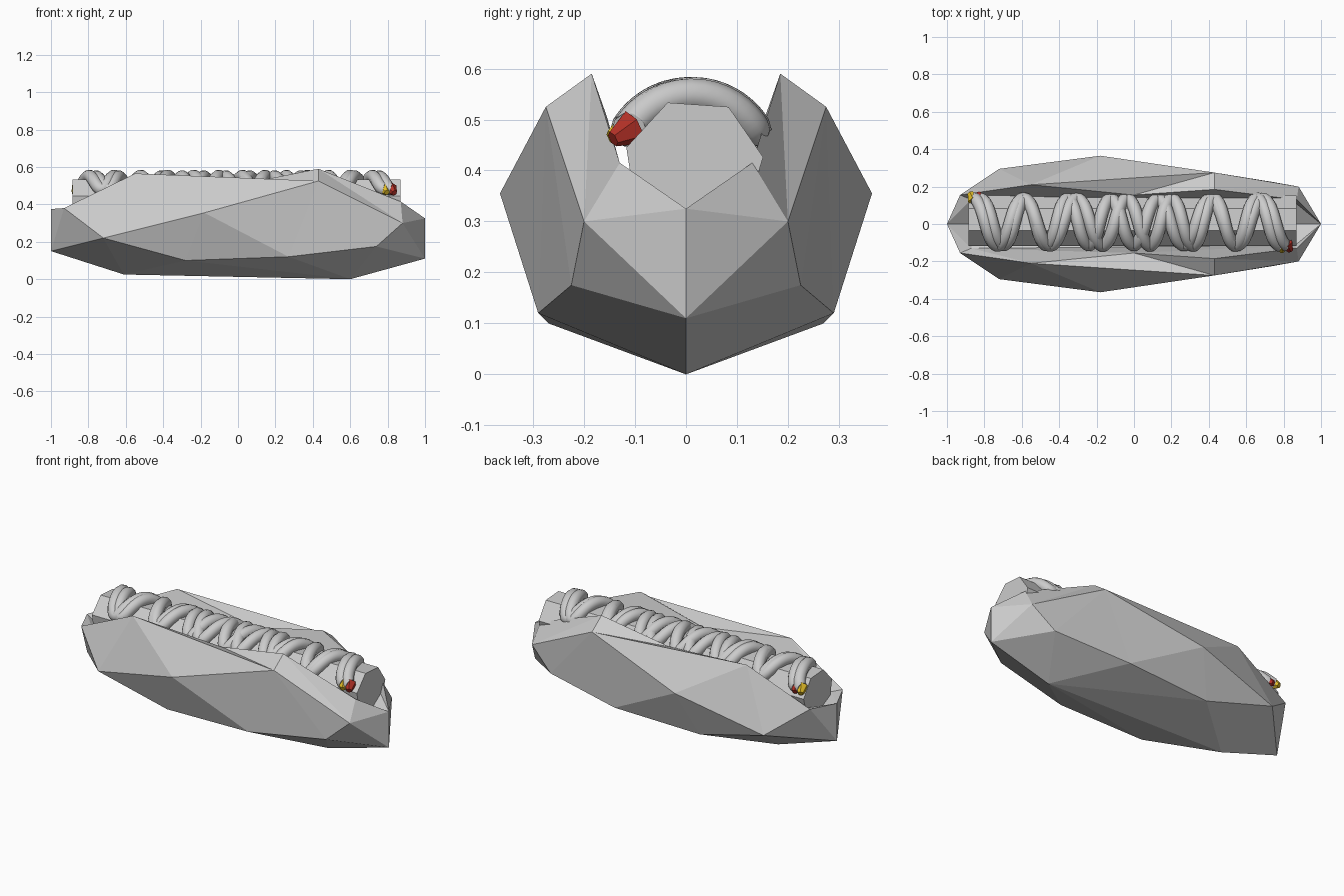
import bpy, bmesh, math
from mathutils import Vector

if "Cube" in bpy.data.objects:
    bpy.data.objects.remove(bpy.data.objects["Cube"])


def mesh_object(name, bm):
    me = bpy.data.meshes.new(name)
    bm.to_mesh(me)
    bm.free()
    ob = bpy.data.objects.new(name, me)
    bpy.context.collection.objects.link(ob)
    return ob


def material(name, rgb):
    m = bpy.data.materials.new(name)
    m.diffuse_color = (*rgb, 1)
    m.use_nodes = True
    m.node_tree.nodes["Principled BSDF"].inputs["Base Color"].default_value = m.diffuse_color
    return m


# Bun: faceted half shell, mirrored across y = 0
points = {
    # keel and end points
    "a": (-1, 0, .15), "b": (-.61, 0, .025), "c": (.6, 0, 0),
    "d": (1, 0, .11), "e": (1, 0, .325), "f": (-1, 0, .375),
    # widest points
    "A": (-.72, .295, .22), "B": (-.18, .365, .355),
    "C": (.43, .275, .525), "D": (.88, .2, .3),
    # lower belly
    "E": (-.28, .27, .1), "F": (.27, .29, .12), "G": (.74, .225, .175),
    # rim
    "r": (-.93, .155, .38), "s": (-.55, .21, .565), "t": (0, .155, .505),
    "u": (.43, .185, .59), "v": (.87, .13, .415),
    # inside of the slot
    "i": (-.87, .13, .36), "j": (.86, .115, .36),
    "m": (-.86, 0, .29), "n": (.86, 0, .28),
}
outer = "dDe eDv dGD DCu Duv GCD GFC CFB BFE BEA dcG cFG cEF bEc bAE aAb afr arA Ars AsB sBC sCt tCu"
inner = "irs ist itj jtu juv fri fim evj ejn ijnm"
bm = bmesh.new()
for side in (1, -1):
    vs = {k: bm.verts.new((x, y * side, z)) for k, (x, y, z) in points.items()}
    for f in (outer + " " + inner).split():
        bm.faces.new([vs[k] for k in f])
bmesh.ops.remove_doubles(bm, verts=bm.verts, dist=1e-4)
bmesh.ops.recalc_face_normals(bm, faces=bm.faces)
mesh_object("bun", bm)

# Sausage: seven-sided prism lying along x
YC, ZC, R = .015, .405, .138
bm = bmesh.new()
rings = []
for x in (-.885, .87):
    ring = []
    for k in range(7):
        t = math.radians(90 - 4) + (k + .5) * math.tau / 7
        ring.append(bm.verts.new((x, YC + R * math.cos(t), ZC + R * math.sin(t))))
    rings.append(ring)
    bm.faces.new(ring)
for k in range(7):
    n = (k + 1) % 7
    bm.faces.new((rings[0][k], rings[0][n], rings[1][n], rings[1][k]))
bmesh.ops.recalc_face_normals(bm, faces=bm.faces)
mesh_object("sausage", bm)


# Sauces: two strands swinging over the sausage, together at the ends, crossing in the middle
def sauce_point(u, shift, lift):
    x = -.84 + 1.64 * u
    phase = 13 * math.pi * u + shift * math.sin(math.pi * u) ** 2
    a = 1.02 * math.cos(phase)
    r = .143 + lift
    return Vector((x + shift * .012, .01 + r * math.sin(a), ZC + r * math.cos(a)))


def sauce(name, shift, lift, mat):
    N = 260
    pts = [sauce_point(i / N, shift, lift) for i in range(N + 1)]
    cu = bpy.data.curves.new(name, "CURVE")
    cu.dimensions = "3D"
    cu.bevel_depth = .034
    cu.bevel_resolution = 3
    cu.use_fill_caps = True
    sp = cu.splines.new("POLY")
    sp.points.add(N)
    for p, q in zip(sp.points, pts):
        p.co = (*q, 1)
    sp.use_smooth = True
    ob = bpy.data.objects.new(name, cu)
    bpy.context.collection.objects.link(ob)
    # coloured faceted tips at both ends
    for label, end, ref in (("left", pts[0], pts[10]), ("right", pts[-1], pts[-11])):
        d = (end - ref).normalized()
        bm = bmesh.new()
        bmesh.ops.create_cone(bm, cap_ends=True, segments=6, radius1=.036,
                              radius2=.016, depth=.05)
        tip = mesh_object(f"{name}_{label}_tip", bm)
        tip.location = end + d * .015
        tip.rotation_mode = "QUATERNION"
        tip.rotation_quaternion = d.to_track_quat("Z", "Y")
        tip.data.materials.append(mat)


sauce("ketchup_strand", 1.6, 0, material("ketchup_red", (.45, .03, .02)))
sauce("mustard_strand", -1.6, .003, material("mustard_yellow", (.75, .5, .02)))
